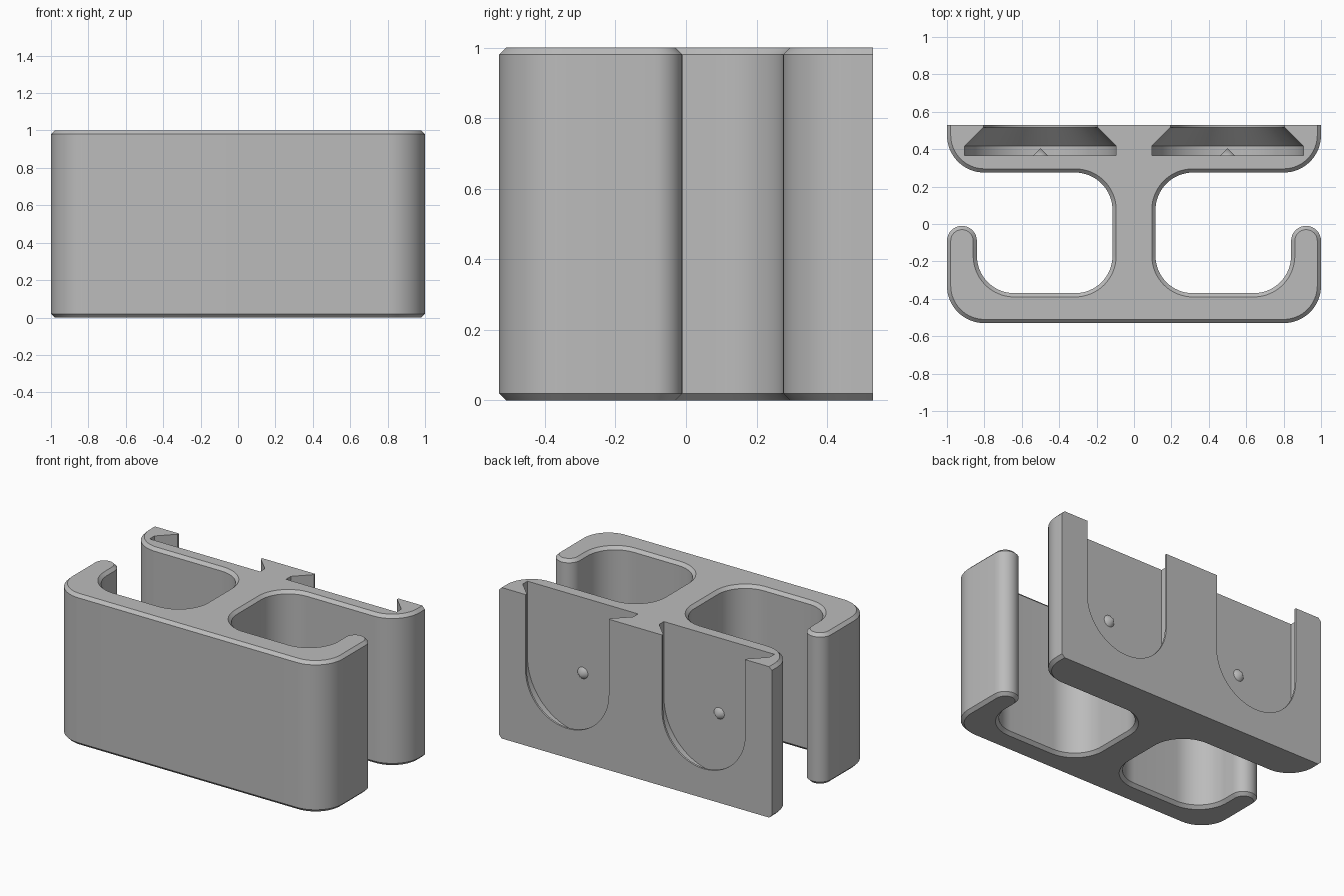
import bpy, bmesh
from math import cos, sin, radians, pi

cube = bpy.data.objects.get("Cube")
if cube:
    bpy.data.objects.remove(cube)

grey = bpy.data.materials.new("plain grey")
grey.use_nodes = True
grey.diffuse_color = (0.5, 0.5, 0.5, 1)
grey.node_tree.nodes["Principled BSDF"].inputs["Base Color"].default_value = (0.5, 0.5, 0.5, 1)

BACK = 0.53
CHAMFER = 0.02


def loft(name, rings):
    """Solid skinned through matching closed rings, capped at both ends."""
    bm = bmesh.new()
    loops = [[bm.verts.new(p) for p in ring] for ring in rings]
    n = len(loops[0])
    for a, b in zip(loops, loops[1:]):
        for i in range(n):
            j = (i + 1) % n
            bm.faces.new((a[i], a[j], b[j], b[i]))
    bm.faces.new(loops[0])
    bm.faces.new(loops[-1])
    bmesh.ops.recalc_face_normals(bm, faces=bm.faces)
    mesh = bpy.data.meshes.new(name)
    bm.to_mesh(mesh)
    bm.free()
    mesh.materials.append(grey)
    ob = bpy.data.objects.new(name, mesh)
    bpy.context.collection.objects.link(ob)
    return ob


def arc(cx, cy, r, start, end, steps=16):
    angles = [radians(start + (end - start) * i / steps) for i in range(steps + 1)]
    return [(cx + r * cos(a), cy + r * sin(a)) for a in angles]


def outline(d):
    """Plan outline of the holder, shrunk by d everywhere but the back."""
    half = [(1 - d, BACK)]
    half += arc(0.8, 0.475, 0.2 - d, 0, -90)         # back plate corner
    half += arc(0.315, 0.075, 0.2 + d, 90, 180)      # web to back plate
    half += arc(0.315, -0.17, 0.2 + d, 180, 270)     # web to front plate
    half += arc(0.64, -0.17, 0.2 + d, 270, 360)      # inside of hook
    half += arc(0.92, -0.09, 0.08 - d, 180, 0)       # hook tip
    half += arc(0.8, -0.33, 0.2 - d, 0, -90)         # front corner
    return half + [(-x, y) for x, y in reversed(half)]


# Holder body with chamfered top and bottom rims
levels = [(CHAMFER, 0), (0, CHAMFER), (0, 1 - CHAMFER), (CHAMFER, 1)]
body = loft("holder_body", [[(x, y, z) for x, y in outline(d)] for d, z in levels])

# Dovetail mounting slots, open at the top, cut into the back
bpy.context.view_layer.objects.active = body
body.select_set(True)
for side, cx in (("left", 0.5), ("right", -0.5)):
    rings = []
    for y, r in ((0.367, 0.405), (0.417, 0.405), (0.517, 0.305), (0.6, 0.305)):
        u = [(cx - r, 1.1)] + arc(cx, 0.5, r, 180, 360, 40) + [(cx + r, 1.1)]
        rings.append([(x, y, z) for x, z in u])
    cutter = loft(side + "_slot_cutter", rings)
    cutter.hide_render = True
    mod = body.modifiers.new(side + "_slot", "BOOLEAN")
    mod.operation = "DIFFERENCE"
    mod.solver = "EXACT"
    mod.object = cutter
    bpy.ops.object.modifier_apply(modifier=mod.name)
    bpy.data.objects.remove(cutter)
bpy.ops.object.shade_smooth_by_angle(angle=radians(30))

# Small pointed locating nub on each slot floor
for side, cx in (("left", 0.5), ("right", -0.5)):
    bpy.ops.mesh.primitive_cone_add(vertices=32, radius1=0.04, radius2=0, depth=0.04,
                                    location=(cx, 0.385, 0.5), rotation=(-pi / 2, 0, 0))
    nub = bpy.context.object
    nub.name = side + "_slot_nub"
    nub.data.materials.append(grey)
    bpy.ops.object.shade_smooth_by_angle(angle=radians(30))
